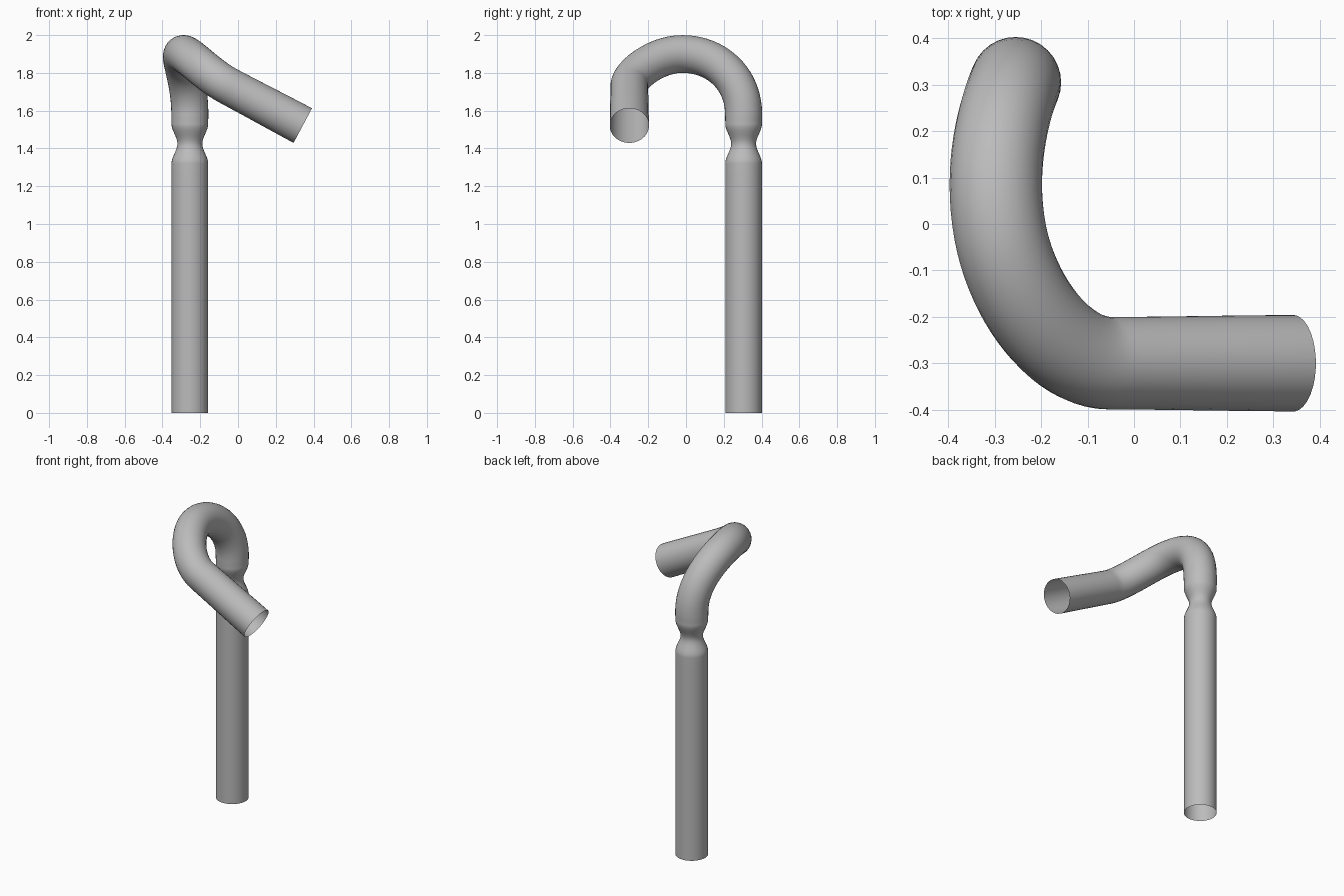
import bpy
from mathutils import Vector

cube = bpy.data.objects.get("Cube")
if cube:
    bpy.data.objects.remove(cube, do_unlink=True)

# Plain grey material
grey = bpy.data.materials.new("plain grey")
grey.use_nodes = True
grey.diffuse_color = (0.5, 0.5, 0.5, 1)
grey.node_tree.nodes["Principled BSDF"].inputs["Base Color"].default_value = (0.5, 0.5, 0.5, 1)

X, Y = -0.255, 0.305
UP = Vector((0, 0, 1))
OVER = Vector((0.19, -1, 0))
OUT = Vector((0.88, 0, -0.47))

# Pipe path: position, direction, handle lengths (back, ahead), pipe radius
path = [
    ((X, Y, 0), UP, 0.1, 0.4, 0.097),
    ((X, Y, 1.32), UP, 0.4, 0.035, 0.097),
    ((X, Y, 1.425), UP, 0.035, 0.035, 0.066),      # pinched neck
    ((X, Y, 1.53), UP, 0.035, 0.015, 0.097),
    ((X, Y, 1.58), UP, 0.015, 0.19, 0.098),
    ((-0.288, -0.02, 1.9), OVER, 0.18, 0.14, 0.1),  # top of the bend
    ((-0.05, -0.3, 1.73), OUT, 0.125, 0.13, 0.1),
    ((0.343, -0.3, 1.521), OUT, 0.13, 0.1, 0.104),
]

curve = bpy.data.curves.new("pipe_path", "CURVE")
curve.dimensions = "3D"
curve.twist_mode = "MINIMUM"
curve.resolution_u = 20
curve.bevel_depth = 1
curve.bevel_resolution = 14
curve.use_fill_caps = False
spline = curve.splines.new("BEZIER")
spline.radius_interpolation = "EASE"
spline.bezier_points.add(len(path) - 1)
for point, (pos, direction, back, ahead, radius) in zip(spline.bezier_points, path):
    point.handle_left_type = point.handle_right_type = "FREE"
    point.co = pos
    point.handle_left = Vector(pos) - direction * back
    point.handle_right = Vector(pos) + direction * ahead
    point.radius = radius

# Open-ended bent pipe
pipe = bpy.data.objects.new("bent_pipe", curve)
bpy.context.collection.objects.link(pipe)
curve.materials.append(grey)
bpy.ops.object.select_all(action="DESELECT")
pipe.select_set(True)
bpy.context.view_layer.objects.active = pipe
bpy.ops.object.convert(target="MESH")
bpy.ops.object.shade_smooth_by_angle()
